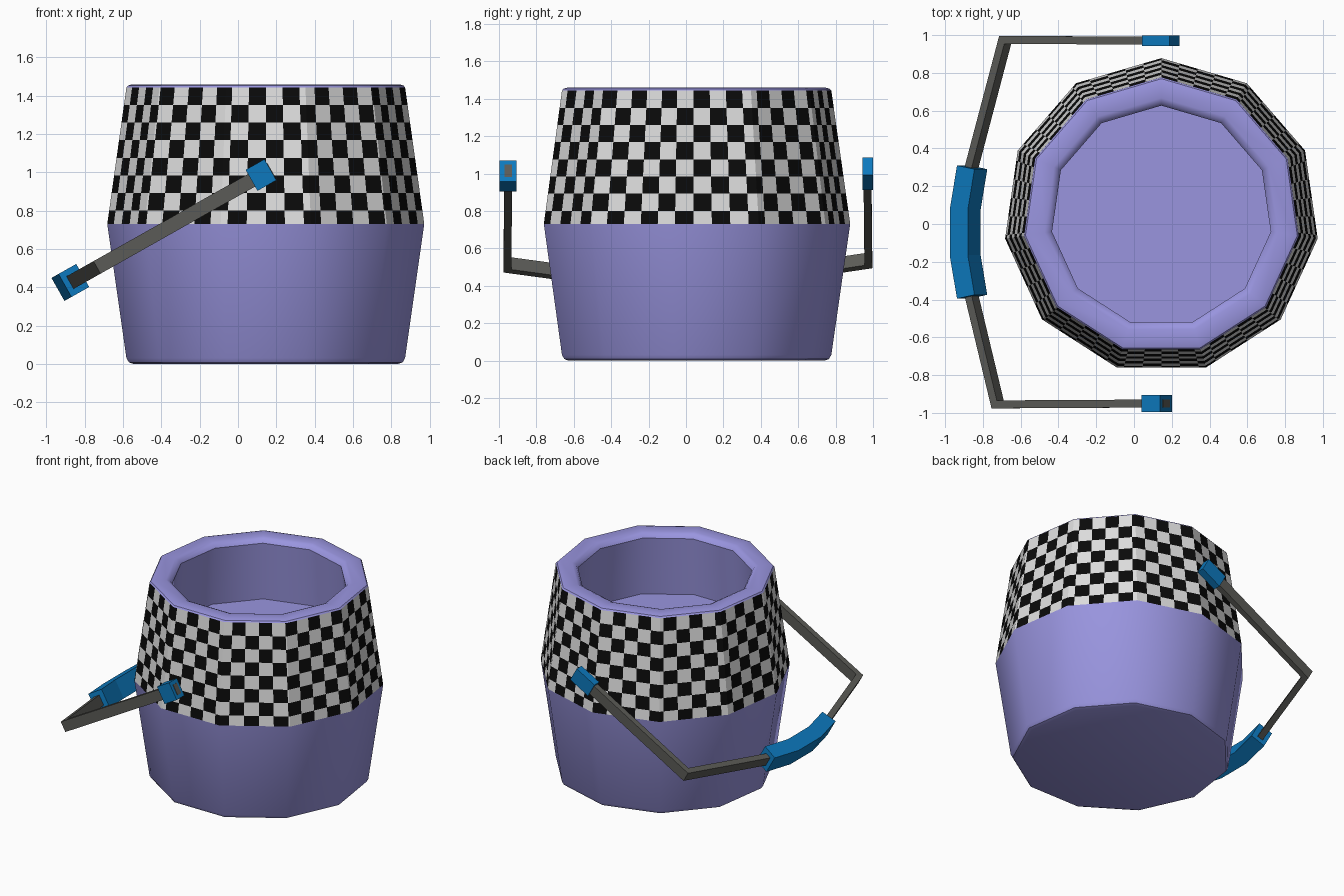
import bpy, math
from mathutils import Vector

if "Cube" in bpy.data.objects:
    bpy.data.objects.remove(bpy.data.objects["Cube"])

SIDES, CX, CY = 11, 0.145, 0.042


def material(name, rgb):
    m = bpy.data.materials.new(name)
    m.diffuse_color = (*rgb, 1)
    m.use_nodes = True
    m.node_tree.nodes["Principled BSDF"].inputs["Base Color"].default_value = m.diffuse_color
    return m


purple = material("lavender", (0.32, 0.30, 0.74))
white = material("off_white", (0.72, 0.72, 0.72))
black = material("black", (0.003, 0.003, 0.003))
blue = material("blue", (0.004, 0.19, 0.51))
grey = material("dark_grey", (0.105, 0.105, 0.095))


def make(name, verts, faces, mats, indices=None, smooth=False):
    me = bpy.data.meshes.new(name)
    me.from_pydata(verts, [], faces)
    for m in mats:
        me.materials.append(m)
    if indices:
        for p, i in zip(me.polygons, indices):
            p.material_index = i
    ob = bpy.data.objects.new(name, me)
    bpy.context.collection.objects.link(ob)
    if smooth:
        bpy.ops.object.select_all(action='DESELECT')
        ob.select_set(True)
        bpy.context.view_layer.objects.active = ob
        bpy.ops.object.shade_smooth_by_angle(angle=math.radians(35))
    return ob


def corner(i, r, z):
    # one corner of the eleven-sided ring, first corner at the back
    a = math.pi / 2 + math.tau * i / SIDES
    return Vector((CX + r * math.cos(a), CY + r * math.sin(a), z))


def on_ring(u, r, z):
    # point along the flat sides, u runs from 0 to SIDES
    i = int(u + 1e-6)
    return corner(i, r, z).lerp(corner(i + 1, r, z), u - i)


def lathe(name, profile, cap_first=False, cap_last=False):
    verts = [corner(i, r, z) for r, z in profile for i in range(SIDES)]
    faces = []
    for k in range(len(profile) - 1):
        for i in range(SIDES):
            j = (i + 1) % SIDES
            faces.append((k * SIDES + i, k * SIDES + j, (k + 1) * SIDES + j, (k + 1) * SIDES + i))
    if cap_first:
        faces.append(tuple(reversed(range(SIDES))))
    if cap_last:
        n = (len(profile) - 1) * SIDES
        faces.append(tuple(range(n, n + SIDES)))
    return make(name, verts, faces, [purple], smooth=True)


# Bucket: lower wall with base, rounded rim with inner wall and floor
lathe("bucket_lower", [(0.70, 0), (0.722, 0.008), (0.735, 0.03), (0.836, 0.73)], cap_first=True)
lathe("bucket_rim", [(0.735, 1.443), (0.727, 1.453), (0.705, 1.459), (0.625, 1.459), (0.60, 1.448),
                     (0.585, 1.425), (0.62, 1.0)], cap_last=True)

# Chequered band: cells split both at column lines and at bucket corners
COLS = 52
offset = SIDES / 2  # a column line sits at the middle of the front side
step = SIDES / COLS
cuts = sorted({round(c, 6) for c in
               [float(i) for i in range(SIDES + 1)] + [(offset + k * step) % SIDES for k in range(COLS)]})
levels = [0.73, 0.80] + [0.80 + 0.643 * k / 7 for k in range(1, 8)]
verts, faces, idx = [], [], []
for z in levels:
    r = 0.836 + (0.735 - 0.836) * (z - 0.73) / 0.713
    verts += [on_ring(u, r, z) for u in cuts[:-1]]
n = len(cuts) - 1
for row in range(len(levels) - 1):
    for c in range(n):
        d = (c + 1) % n
        faces.append((row * n + c, row * n + d, (row + 1) * n + d, (row + 1) * n + c))
        col = math.floor(((cuts[c] + cuts[c + 1]) / 2 - offset) / step)
        idx.append((col + row) % 2)
make("checker_band", verts, faces, [black, white], idx)

# Handle parts are drawn in a tilted plane: x and y as seen from above
TILT = math.radians(29.4)
UP = Vector((-math.sin(TILT), 0, math.cos(TILT)))


def in_plane(x, y):
    return Vector((x, y, 0.984 + math.tan(TILT) * (x - 0.117)))


def sweep(name, path, width, depth, mat):
    # rectangular bar along a path with mitred corners
    pts = [in_plane(*p) for p in path]
    verts, faces = [], []
    for k, p in enumerate(pts):
        dirs = []
        if k > 0:
            dirs.append((p - pts[k - 1]).normalized())
        if k < len(pts) - 1:
            dirs.append((pts[k + 1] - p).normalized())
        t = sum(dirs, Vector()).normalized()
        side = UP.cross(t) * (width / 2 / t.dot(dirs[0]))
        h = UP * depth / 2
        verts += [p - side - h, p + side - h, p + side + h, p - side + h]
    for k in range(len(pts) - 1):
        for i in range(4):
            j = (i + 1) % 4
            faces.append((4 * k + i, 4 * k + j, 4 * k + 4 + j, 4 * k + 4 + i))
    m = len(verts) - 4
    faces += [(3, 2, 1, 0), (m, m + 1, m + 2, m + 3)]
    return make(name, verts, faces, [mat])


# Bent carrying bar, running from the front hub round the left to the back hub
sweep("handle_bar", [(0.172, -0.95), (-0.722, -0.955), (-0.86, -0.38), (-0.893, -0.19), (-0.893, 0.10),
                     (-0.86, 0.30), (-0.682, 0.975), (0.15, 0.97)], 0.042, 0.075, grey)
# Curved grip
sweep("handle_grip", [(-0.857, -0.385), (-0.893, -0.17), (-0.893, 0.08), (-0.857, 0.30)], 0.108, 0.138, blue)
# End hubs
half = math.cos(TILT) / 2
for name, x, y, length, width, depth in (("front_hub", 0.12, -0.951, 0.113, 0.09, 0.126),
                                         ("back_hub", 0.142, 0.971, 0.165, 0.056, 0.108)):
    sweep(name, [(x - length * half, y), (x + length * half, y)], width, depth, blue)
